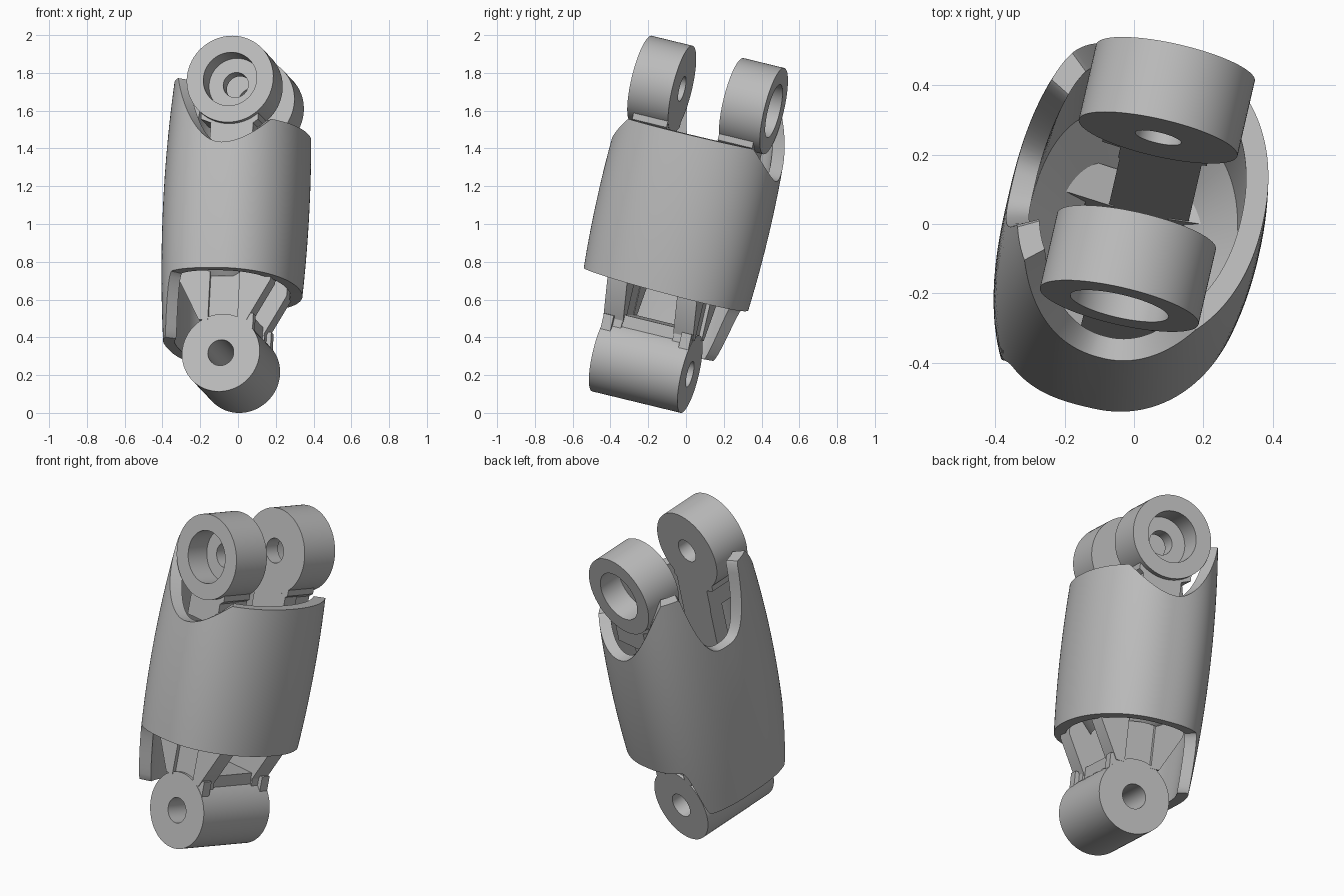
import bpy, bmesh, math
from mathutils import Matrix

cube = bpy.data.objects.get("Cube")
if cube:
    bpy.data.objects.remove(cube, do_unlink=True)

grey = bpy.data.materials.new("plain_grey")
grey.use_nodes = True
COLOUR = (0.5, 0.5, 0.5, 1)
grey.diffuse_color = COLOUR
grey.node_tree.nodes["Principled BSDF"].inputs["Base Color"].default_value = COLOUR

# The whole link leans: the hinge axis is local y, the link runs along local z
POSE = (Matrix.Translation((-0.037, -0.213, 0.262))
        @ Matrix.Rotation(math.radians(-13), 4, 'Z')
        @ Matrix.Rotation(math.radians(-13.3), 4, 'X'))
TOP = 1.46                          # height of the upper hinge
SHELL_X, SHELL_Y = -0.012, 0.01     # shell centre
SHELL_A, SHELL_B = 0.368, 0.457     # shell half width and half depth
WALL = 0.065


def finish(name, bm):
    """Make an object, smooth except at sharp edges."""
    bmesh.ops.recalc_face_normals(bm, faces=bm.faces)
    for f in bm.faces:
        f.smooth = True
    for e in bm.edges:
        e.smooth = e.calc_face_angle(0) < math.radians(32)
    mesh = bpy.data.meshes.new(name)
    bm.to_mesh(mesh)
    bm.free()
    mesh.materials.append(grey)
    ob = bpy.data.objects.new(name, mesh)
    ob.matrix_world = POSE
    bpy.context.collection.objects.link(ob)


def ring_skin(name, rings):
    """Skin a closed series of equal rings of points."""
    bm = bmesh.new()
    loops = [[bm.verts.new(p) for p in ring] for ring in rings]
    n = len(loops[0])
    for a, b in zip(loops, loops[1:] + loops[:1]):
        for i in range(n):
            j = (i + 1) % n
            bm.faces.new((a[i], a[j], b[j], b[i]))
    finish(name, bm)


def turn(count):
    return [math.tau * i / count for i in range(count)]


def lathe(name, profile, z):
    """Turn a closed (radius, y) profile round the hinge axis."""
    ring_skin(name, [[(r * math.cos(t), y, z + r * math.sin(t)) for t in turn(72)]
                     for r, y in profile])


def plate(name, outline, y0, y1):
    """Extrude an (x, z) outline along the hinge axis."""
    bm = bmesh.new()
    face = bm.faces.new([bm.verts.new((x, y0, z)) for x, z in outline])
    out = bmesh.ops.extrude_face_region(bm, geom=[face])
    moved = [g for g in out["geom"] if isinstance(g, bmesh.types.BMVert)]
    bmesh.ops.translate(bm, verts=moved, vec=(0, y1 - y0, 0))
    finish(name, bm)


def box(name, x0, x1, y0, y1, z0, z1):
    plate(name, [(x0, z0), (x1, z0), (x1, z1), (x0, z1)], y0, y1)


# Shell edges: front and back scoops, two horns with a U between, low skirt
def top_edge(x, y):
    if x > 0:
        return min(1.25, 1.1 + 2.5 * x * x)
    return min(1.48, 1.1 + 4.2 * x * x, 1.06 + 0.42 * (abs(y) / 0.23) ** 3)


def bottom_edge(x, y):
    rim = 0.405 - 0.03 * y
    if x > -0.15:
        return rim
    t = min(1, max(0, (abs(y) - 0.3) / 0.09))
    return 0.08 + (rim - 0.08) * t * t * (3 - 2 * t)


def oval(t, a, b):
    """Oval that is squarer on its right half."""
    c, s = math.cos(t), math.sin(t)
    power = 2.15 if c > 0 else 2.75
    return (math.copysign(a * abs(c) ** (2 / power), c),
            math.copysign(b * abs(s) ** (2 / power), s))


def shell_ring(fraction, inset):
    ring = []
    for t in turn(240):
        ox, oy = oval(t, SHELL_A, SHELL_B)
        low, high = bottom_edge(ox, oy), top_edge(ox, oy)
        z = low + (high - low) * fraction
        x, y = oval(t, SHELL_A - inset, SHELL_B - inset)
        bulge = 1.01 - 0.06 * ((z - 0.85) / 0.6) ** 2
        ring.append((x * bulge + SHELL_X, y * bulge + SHELL_Y, z))
    return ring


ROWS = 12
ring_skin("outer_shell",
          [shell_ring(k / ROWS, 0) for k in range(ROWS + 1)]
          + [shell_ring(k / ROWS, WALL) for k in range(ROWS, -1, -1)])

# Sloping collar that joins the inner frame to the shell
ring_skin("inner_collar",
          [[(x + SHELL_X, y + SHELL_Y, z) for x, y in (oval(t, a, b) for t in turn(96))]
           for a, b, z in ((0.16, 0.25, 0.42), (0.32, 0.4, 0.6),
                           (0.32, 0.4, 0.67), (0.16, 0.25, 0.48))])

# Lower hinge barrel with its through hole
lathe("lower_barrel", [(0.07, -0.247), (0.211, -0.247), (0.211, 0.247), (0.07, 0.247)], 0)

# Web on the barrel, between the arms
box("barrel_web", -0.13, 0.13, -0.19, 0.19, 0.1, 0.23)

for side, word in ((-1, "front"), (1, "back")):
    # Upper knuckle, counterbored from outside
    lathe(word + "_knuckle",
          [(0.235, side * 0.142), (0.235, side * 0.37), (0.145, side * 0.37),
           (0.145, side * 0.23), (0.068, side * 0.23), (0.068, side * 0.142)], TOP)
    # Neck under the knuckle, with a square shoulder
    plate(word + "_neck",
          [(-0.1, 1.1), (0.13, 1.1), (0.13, 1.23), (0.155, 1.25), (0.155, 1.31),
           (-0.155, 1.31), (-0.155, 1.25), (-0.1, 1.23)], side * 0.143, side * 0.335)
    # Long arm from the barrel to the neck
    box(word + "_arm", -0.095, 0.14, side * 0.143, side * 0.23, 0.1, 1.25)
    # Stop tab on the barrel
    box(word + "_stop_tab", 0.1, 0.165, side * 0.19, side * 0.245, 0.08, 0.215)
    # Braces from the arm out to the shell
    for hand, name in ((-1, "right"), (1, "left")):
        plate(word + "_" + name + "_brace",
              [(hand * 0.08, 0.18), (hand * 0.13, 0.18), (hand * 0.25, 0.4),
               (hand * 0.25, 0.56), (hand * 0.08, 0.5)],
              side * 0.14, side * 0.25)
